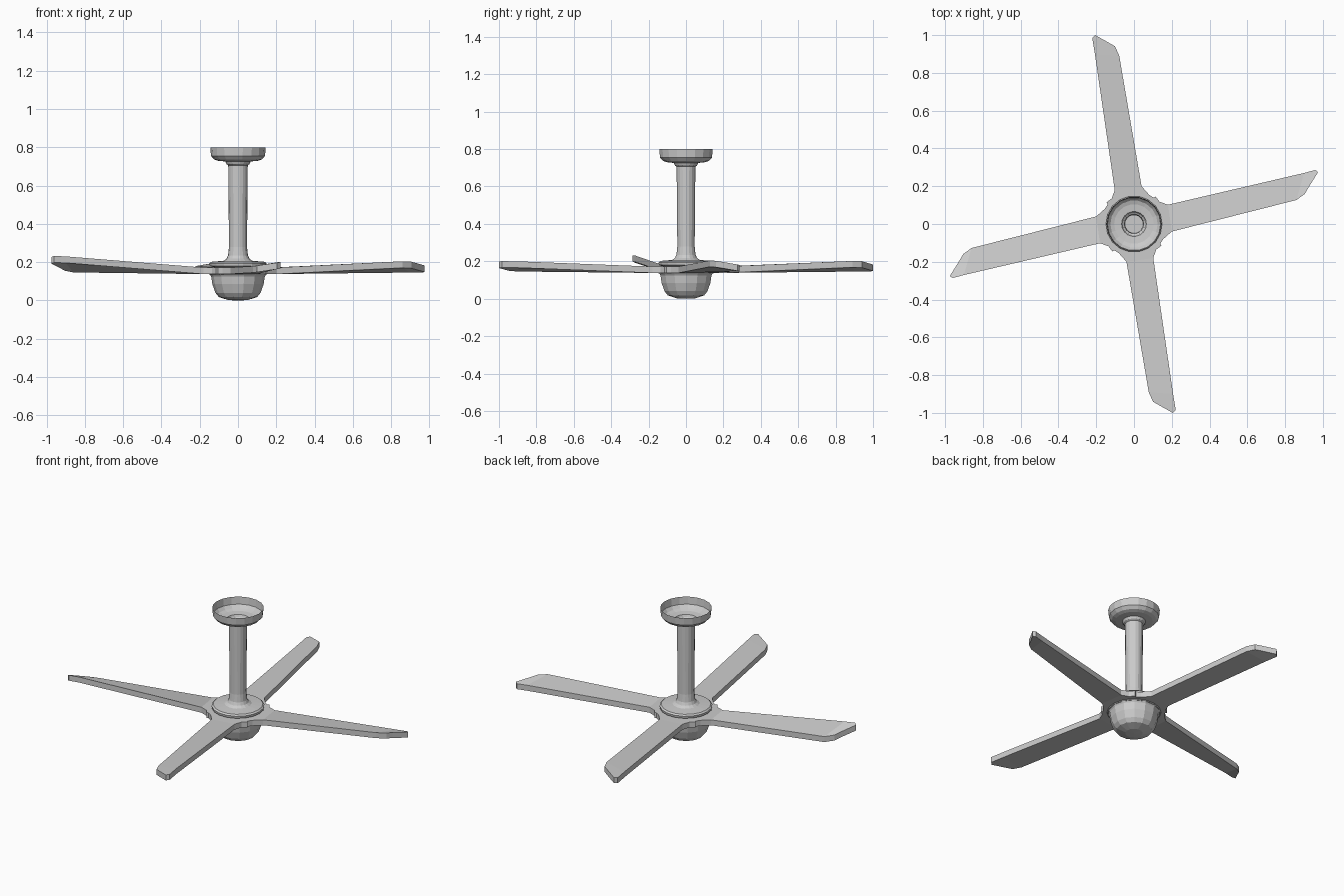
import bpy, bmesh, math

if "Cube" in bpy.data.objects:
    bpy.data.objects.remove(bpy.data.objects["Cube"])


def finish(bm, name):
    bmesh.ops.recalc_face_normals(bm, faces=bm.faces)
    mesh = bpy.data.meshes.new(name)
    bm.to_mesh(mesh)
    bm.free()
    obj = bpy.data.objects.new(name, mesh)
    bpy.context.collection.objects.link(obj)
    return obj


def lathe(name, profile, sides=18):
    """Spin an (r, z) profile around the z axis."""
    bm = bmesh.new()
    rings = []
    for r, z in profile:
        if r == 0:
            rings.append([bm.verts.new((0, 0, z))] * sides)
        else:
            rings.append([bm.verts.new((r * math.cos(2 * math.pi * i / sides),
                                        r * math.sin(2 * math.pi * i / sides), z))
                          for i in range(sides)])
    for a, b in zip(rings, rings[1:]):
        for i in range(sides):
            j = (i + 1) % sides
            quad = list(dict.fromkeys((a[i], a[j], b[j], b[i])))
            bm.faces.new(quad)
    return finish(bm, name)


def blade(name, stations, slope, v_lo, v_hi, z_lo, z_hi, angle):
    """Pitched plate from pairs of edge points, turned about z."""
    root, thick = 0.138, 0.034
    c, s = round(math.cos(angle)), round(math.sin(angle))
    bm = bmesh.new()

    def point(x, y, up):
        t = min(max((x - 0.2) / 0.72, 0), 1)
        w = min(max((y - slope * x - v_lo) / (v_hi - v_lo), 0), 1)
        z = root + t * (z_lo + (z_hi - z_lo) * w - root)
        return bm.verts.new((c * x - s * y, s * x + c * y, z + up))

    loops = [[point(*lo, 0), point(*hi, 0), point(*hi, thick), point(*lo, thick)]
             for lo, hi in stations]
    for a, b in zip(loops, loops[1:]):
        for i in range(4):
            j = (i + 1) % 4
            bm.faces.new((a[i], a[j], b[j], b[i]))
    bm.faces.new(loops[0])
    bm.faces.new(loops[-1])
    return finish(bm, name)


# Ceiling cup (open at the top) flowing into the hollow rod and its foot
lathe("canopy_and_rod", [(0.145, 0.8), (0.141, 0.755), (0.125, 0.737), (0.105, 0.73),
                         (0.066, 0.726), (0.06, 0.712), (0.051, 0.706), (0.047, 0.28),
                         (0.052, 0.235), (0.06, 0.218), (0.078, 0.206)])

# Motor top disc with a narrow neck below
lathe("motor_disc", [(0.05, 0.208), (0.078, 0.207), (0.14, 0.202), (0.149, 0.194),
                     (0.147, 0.18), (0.12, 0.172), (0.12, 0.16)])

# Hub plate carrying the blades
lathe("hub_plate", [(0, 0.17), (0.15, 0.17), (0.155, 0.165), (0.155, 0.14),
                    (0.147, 0.134), (0, 0.134)])

# Lower bowl
lathe("bowl", [(0.147, 0.136), (0.14, 0.125), (0.134, 0.085), (0.118, 0.04),
               (0.1, 0.018), (0.05, 0.002), (0, 0)], 14)

# Blades: shared flared root, two slightly different outlines
flare = [((0.05, -0.1), (0.03, 0.1)), ((0.125, -0.125), (0.115, 0.145)),
         ((0.155, -0.08), (0.135, 0.118)), ((0.2, -0.04), (0.18, 0.102))]
side_outline = flare + [((0.86, 0.127), (0.9, 0.27)), ((0.905, 0.16), (0.96, 0.286)),
                        ((0.925, 0.195), (0.975, 0.275))]
end_outline = flare + [((0.89, 0.078), (0.9, 0.207)), ((0.94, 0.1), (0.985, 0.221)),
                       ((0.955, 0.125), (1.0, 0.205))]
side = (side_outline, 0.245, -0.09, 0.055)
end = (end_outline, 0.155, -0.065, 0.07)
blade("right_blade", *side, 0.175, 0.145, 0)
blade("back_blade", *end, 0.17, 0.145, math.pi / 2)
blade("left_blade", *side, 0.145, 0.2, math.pi)
blade("front_blade", *end, 0.145, 0.167, -math.pi / 2)
